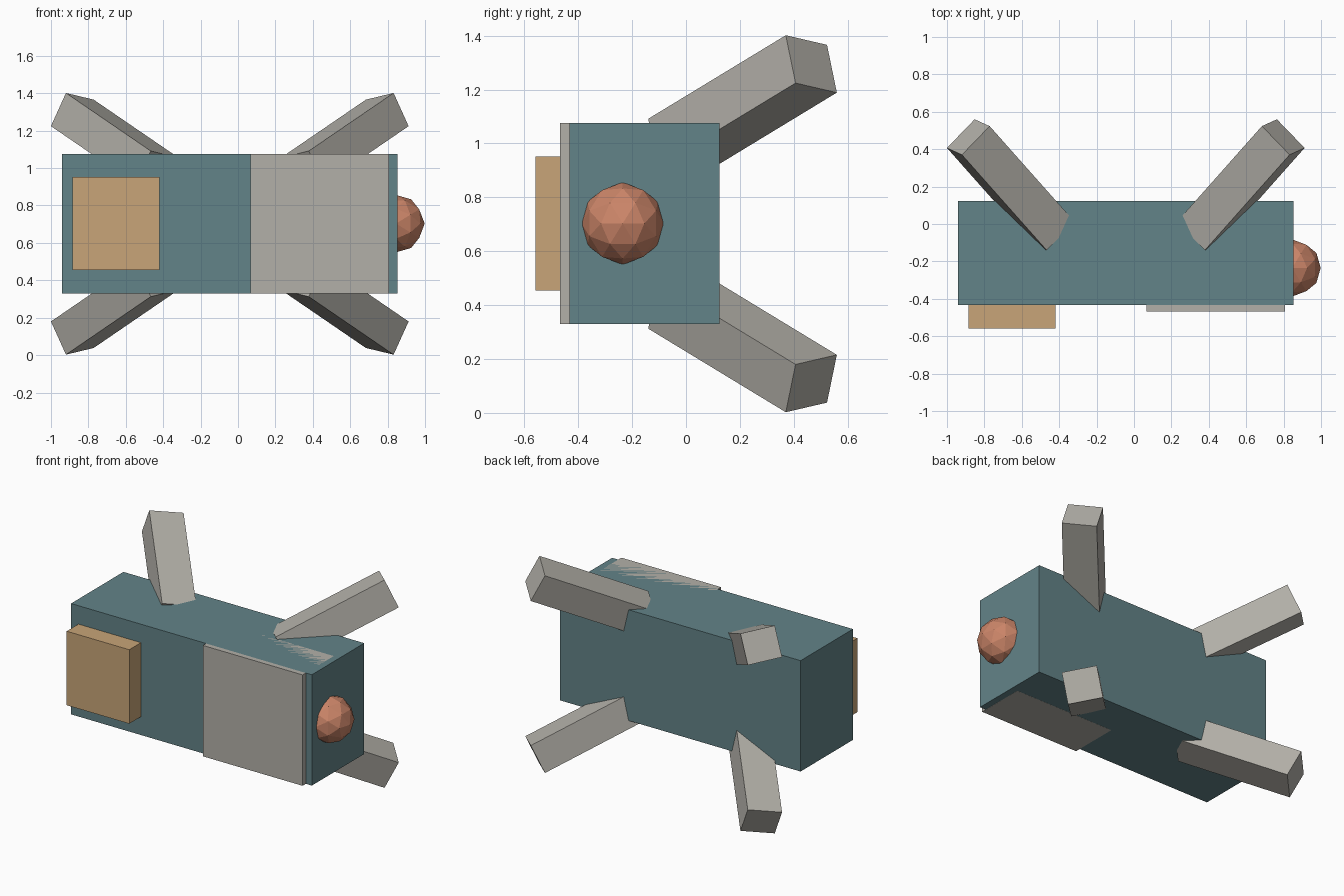
import bpy
from math import atan, sqrt
from mathutils import Vector, Matrix

if "Cube" in bpy.data.objects:
    bpy.data.objects.remove(bpy.data.objects["Cube"])

CX, CZ = -0.044, 0.702   # symmetry planes of body and legs


def material(name, rgb):
    m = bpy.data.materials.new(name)
    m.diffuse_color = (*rgb, 1)
    m.use_nodes = True
    m.node_tree.nodes["Principled BSDF"].inputs["Base Color"].default_value = m.diffuse_color
    return m


def box(name, lo, hi, mat):
    lo, hi = Vector(lo), Vector(hi)
    bpy.ops.mesh.primitive_cube_add(size=1, location=(lo + hi) / 2)
    ob = bpy.context.object
    ob.name = name
    ob.data.transform(Matrix.Diagonal((*(hi - lo), 1)))
    ob.data.materials.append(mat)
    return ob


teal = material("teal", (0.124, 0.228, 0.246))
tan = material("tan", (0.578, 0.376, 0.188))
copper = material("copper", (0.6, 0.235, 0.14))
stone = material("warm_grey", (0.45, 0.435, 0.395))

# Main body with its front panel and raised block
box("body", (-0.94, -0.433, 0.33), (0.853, 0.124, 1.076), teal)
box("front_panel", (0.066, -0.467, 0.3295), (0.808, -0.135, 1.076), stone)
box("front_block", (-0.885, -0.558, 0.454), (-0.419, -0.31, 0.952), tan)

# Faceted ball on the right end, turned so a corner points along each axis
bpy.ops.mesh.primitive_ico_sphere_add(subdivisions=2, radius=0.153,
                                      location=(0.845, -0.235, 0.703))
ball = bpy.context.object
ball.name = "end_ball"
ball.data.transform(Matrix.Rotation(-atan(2 / (1 + sqrt(5))), 4, "Y"))
ball.data.materials.append(copper)

# Four splayed legs: one beam, mirrored across the body
axis = Vector((0.604, 0.68, 0.413)).normalized()
side = Vector((0.15, -0.155, 0.036))
side = (side - axis * side.dot(axis)).normalized()
up = axis.cross(side)
tip = Vector((0.798, 0.465, 1.295))
length, width, height = 0.75, 0.216, 0.198
frame = Matrix((side * width, up * height, axis * length)).transposed().to_4x4()
frame.translation = tip - axis * length / 2 - Vector((CX, 0, CZ))

for sx, xname in ((1, "right"), (-1, "left")):
    for sz, zname in ((1, "upper"), (-1, "lower")):
        leg = box(f"{zname}_{xname}_leg", (-0.5, -0.5, -0.5), (0.5, 0.5, 0.5), stone)
        leg.data.transform(Matrix.Diagonal((sx, 1, sz, 1)) @ frame)
        if sx * sz < 0:
            leg.data.flip_normals()
        leg.location = (CX, 0, CZ)
